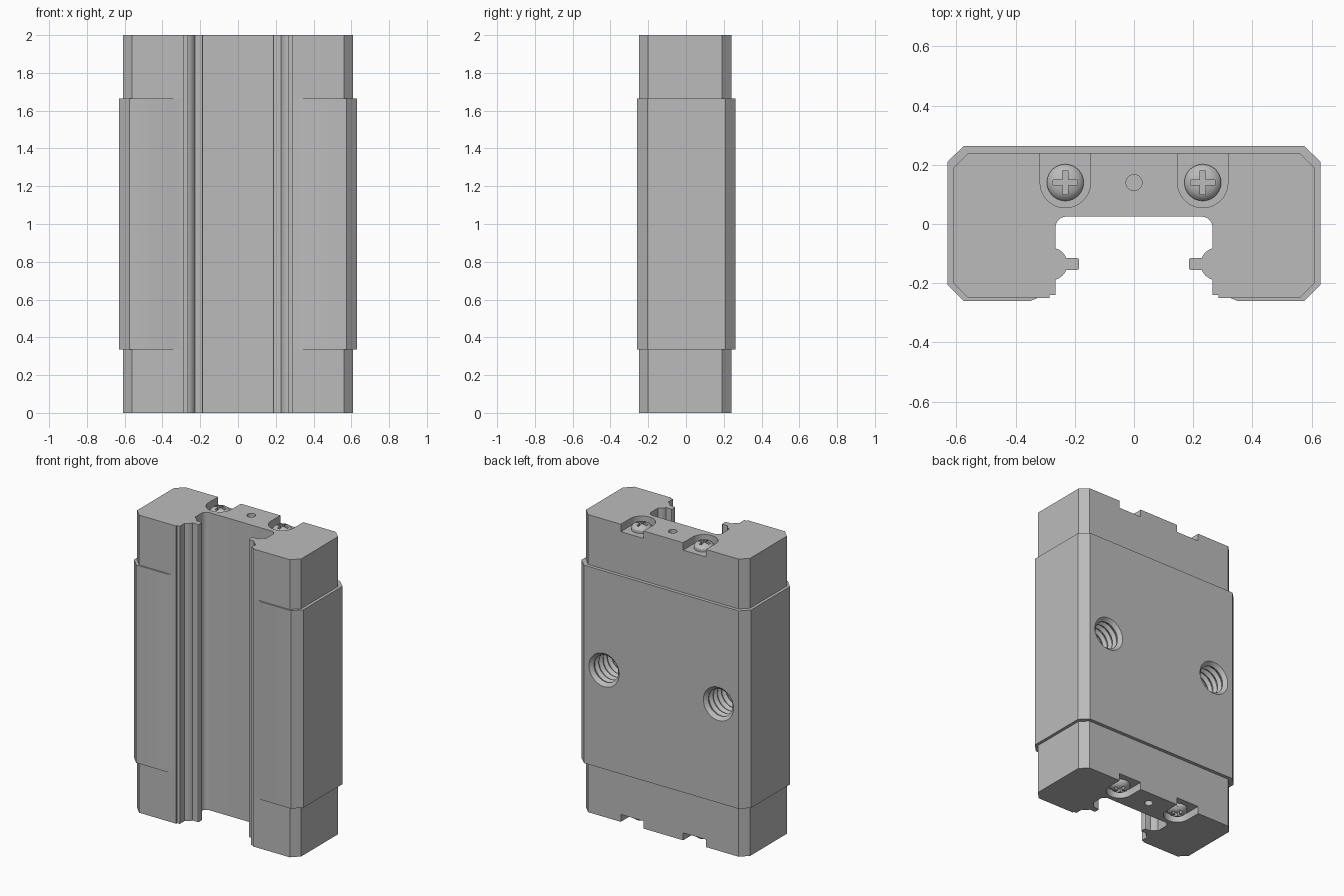
import bpy, bmesh
from math import pi, sin, cos
from mathutils import Matrix

cube = bpy.data.objects.get("Cube")
if cube:
    bpy.data.objects.remove(cube, do_unlink=True)

grey = bpy.data.materials.new("plain grey")
grey.use_nodes = True
colour = (0.5, 0.5, 0.5, 1)
grey.diffuse_color = colour
grey.node_tree.nodes["Principled BSDF"].inputs["Base Color"].default_value = colour


def finish(bm, name):
    bmesh.ops.recalc_face_normals(bm, faces=bm.faces)
    mesh = bpy.data.meshes.new(name)
    bm.to_mesh(mesh)
    bm.free()
    mesh.materials.append(grey)
    obj = bpy.data.objects.new(name, mesh)
    bpy.context.collection.objects.link(obj)
    return obj


def arc(cx, cy, r, start, end, n):
    angles = [(start + (end - start) * i / n) * pi / 180 for i in range(n + 1)]
    return [(cx + r * cos(a), cy + r * sin(a)) for a in angles]


def extrude(name, outline, z0, z1):
    bm = bmesh.new()
    face = bm.faces.new([bm.verts.new((x, y, z0)) for x, y in outline])
    grown = bmesh.ops.extrude_face_region(bm, geom=[face])["geom"]
    verts = [g for g in grown if isinstance(g, bmesh.types.BMVert)]
    bmesh.ops.translate(bm, verts=verts, vec=(0, 0, z1 - z0))
    return finish(bm, name)


def lathe(name, profile, matrix, steps=40):
    bm = bmesh.new()
    verts = [bm.verts.new((r, 0, z)) for r, z in profile]
    edges = [bm.edges.new(pair) for pair in zip(verts, verts[1:])]
    bmesh.ops.spin(bm, geom=verts + edges, cent=(0, 0, 0), axis=(0, 0, 1),
                   angle=2 * pi, steps=steps)
    bmesh.ops.remove_doubles(bm, verts=bm.verts, dist=0.0001)
    bmesh.ops.transform(bm, matrix=matrix, verts=bm.verts)
    return finish(bm, name)


def cut(target, cutters):
    bpy.context.view_layer.objects.active = target
    for cutter in cutters:
        mod = target.modifiers.new("cut", 'BOOLEAN')
        mod.operation = 'DIFFERENCE'
        mod.solver = 'EXACT'
        mod.object = cutter
        bpy.ops.object.modifier_apply(modifier=mod.name)
        bpy.data.objects.remove(cutter, do_unlink=True)


def smooth(obj):
    bpy.ops.object.select_all(action='DESELECT')
    obj.select_set(True)
    bpy.context.view_layer.objects.active = obj
    bpy.ops.object.shade_smooth_by_angle(angle=pi / 6)


def section(outer):
    # Outer corners plus the shared rail channel with its retaining wire
    half = outer + [(0.285, -0.25), (0.285, -0.24), (0.265, -0.24)]
    half += arc(0.28, -0.135, 0.055, 254, 201, 6)
    half += arc(0.193, -0.147, 0.008, 270, 180, 3)
    half += arc(0.193, -0.123, 0.008, 180, 90, 3)
    half += arc(0.28, -0.135, 0.055, 159, 106, 6)
    half += arc(0.228, -0.012, 0.037, 0, 90, 8)
    return half + [(-x, y) for x, y in reversed(half)]


# Central block
block = extrude("carriage_block", section(
    [(0.575, 0.263), (0.63, 0.21), (0.63, -0.205), (0.575, -0.26),
     (0.35, -0.26), (0.325, -0.25)]), 0.335, 1.665)

# Threaded mounting holes in the back
thread = [(0, 0.02), (0.112, 0.02), (0.112, 0), (0.09, -0.022)]
for i in range(6):
    z = -0.03 - i * 0.045
    thread += [(0.09, z), (0.108, z - 0.018), (0.108, z - 0.023), (0.09, z - 0.041)]
thread += [(0.09, -0.32), (0, -0.34)]
cut(block, [lathe("hole_cutter", thread,
                  Matrix.Translation((x, 0.263, 1)) @ Matrix.Rotation(-pi / 2, 4, 'X'))
            for x in (-0.425, 0.425)])
smooth(block)

# End cap with screw recesses and a small centre hole
cap = extrude("upper_end_cap", section(
    [(0.56, 0.24), (0.61, 0.19), (0.61, -0.2), (0.56, -0.25)]), 1.665, 2)
cutters = [lathe("pin_cutter", [(0, 0.1), (0.027, 0.1), (0.027, -0.06), (0, -0.06)],
                 Matrix.Translation((0, 0.14, 2)))]
for x in (-0.232, 0.232):
    outline = arc(x, 0.14, 0.085, 180, 360, 24) + [(x + 0.085, 0.3), (x - 0.085, 0.3)]
    cutters.append(extrude("recess_cutter", outline, 1.95, 2.1))
cut(cap, cutters)
parts = [cap]

# Domed cross-head screws
head = [(0, 1.94), (0.062, 1.94), (0.062, 1.968), (0.055, 1.979),
        (0.042, 1.988), (0.022, 1.994), (0, 1.996)]
for side, x in (("right", -0.232), ("left", 0.232)):
    screw = lathe("upper_" + side + "_screw", head, Matrix.Translation((x, 0.14, 0)))
    a, b = 0.041, 0.009
    quarter = [(a, -b), (a, b), (b, b)]
    cross = []
    for turn in range(4):
        for px, py in quarter:
            for _ in range(turn):
                px, py = -py, px
            cross.append((x + px, 0.14 + py))
    cut(screw, [extrude("cross_cutter", cross, 1.965, 2.1)])
    parts.append(screw)

# Mirror the cap and its screws to the lower end
flip = Matrix.Translation((0, 0, 2)) @ Matrix.Diagonal((1, 1, -1, 1))
for part in parts:
    smooth(part)
    twin = part.copy()
    twin.data = part.data.copy()
    twin.name = part.name.replace("upper", "lower")
    twin.data.transform(flip)
    twin.data.flip_normals()
    bpy.context.collection.objects.link(twin)
